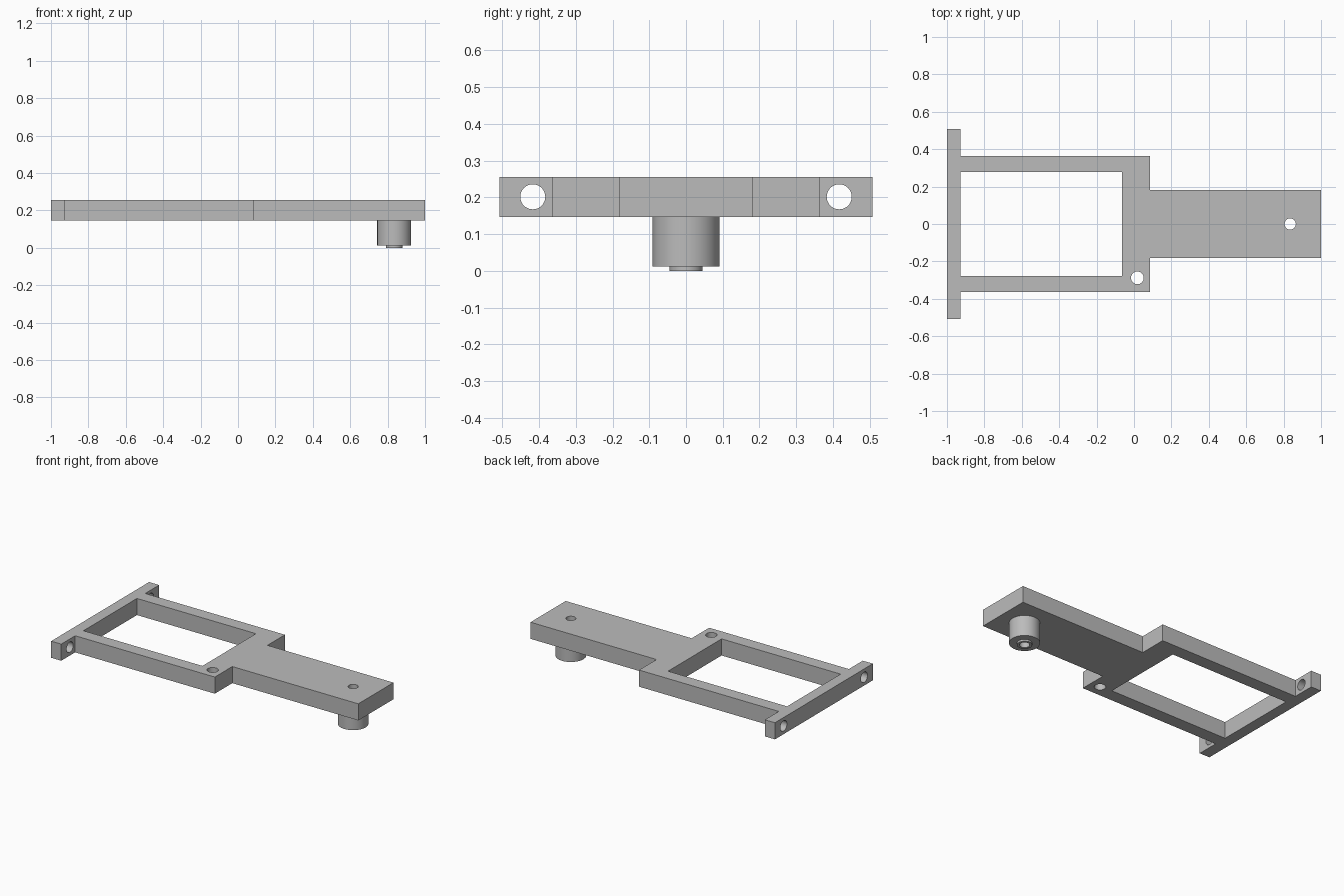
import bpy, bmesh, math
from mathutils import Matrix, Vector

default = bpy.data.objects.get("Cube")
if default:
    bpy.data.objects.remove(default, do_unlink=True)

BOTTOM, TOP = 0.147, 0.256
MID = (BOTTOM + TOP) / 2
BOSS_X, BORE_R = 0.835, 0.03

grey = bpy.data.materials.new("plain_grey")
grey.use_nodes = True
grey.diffuse_color = (0.5, 0.5, 0.5, 1)
grey.node_tree.nodes["Principled BSDF"].inputs["Base Color"].default_value = grey.diffuse_color


def make_object(name, bm):
    bmesh.ops.recalc_face_normals(bm, faces=bm.faces)
    mesh = bpy.data.meshes.new(name)
    bm.to_mesh(mesh)
    bm.free()
    mesh.materials.append(grey)
    obj = bpy.data.objects.new(name, mesh)
    bpy.context.collection.objects.link(obj)
    return obj


def prism(name, outline, z0, z1):
    bm = bmesh.new()
    face = bm.faces.new([bm.verts.new((x, y, z0)) for x, y in outline])
    new = bmesh.ops.extrude_face_region(bm, geom=[face])["geom"]
    bmesh.ops.translate(bm, vec=(0, 0, z1 - z0),
                        verts=[v for v in new if isinstance(v, bmesh.types.BMVert)])
    return make_object(name, bm)


def rod(name, centre, radius, length, axis="Z"):
    bm = bmesh.new()
    turn = Matrix.Rotation(math.pi / 2, 4, "Y") if axis == "X" else Matrix()
    bmesh.ops.create_cone(bm, cap_ends=True, segments=48, radius1=radius, radius2=radius,
                          depth=length, matrix=Matrix.Translation(centre) @ turn)
    return make_object(name, bm)


def cut(target, cutter):
    cutter.hide_render = True
    mod = target.modifiers.new("cut", "BOOLEAN")
    mod.operation, mod.solver, mod.object = "DIFFERENCE", "EXACT", cutter
    activate(target)
    bpy.ops.object.modifier_apply(modifier=mod.name)
    bpy.data.objects.remove(cutter, do_unlink=True)


def activate(obj):
    bpy.ops.object.select_all(action="DESELECT")
    obj.select_set(True)
    bpy.context.view_layer.objects.active = obj


# Plate: end flange, frame and arm, as a half outline mirrored across y
half = [(-1, 0.507), (-0.927, 0.507), (-0.927, 0.363),
        (0.086, 0.363), (0.086, 0.182), (1, 0.182)]
plate = prism("plate", half + [(x, -y) for x, y in reversed(half)], BOTTOM, TOP)

# Frame window
window = [(-0.927, -0.277), (-0.064, -0.277), (-0.064, 0.277), (-0.927, 0.277)]
cut(plate, prism("window_cutter", window, BOTTOM - 0.1, TOP + 0.1))

# Holes: flange ears, frame corner and arm bore
for side in (-1, 1):
    cut(plate, rod("ear_cutter", (-0.963, side * 0.417, MID), 0.034, 0.2, "X"))
cut(plate, rod("corner_cutter", (0.018, -0.288, MID), 0.034, 0.3))
cut(plate, rod("bore_cutter", (BOSS_X, 0, MID), BORE_R, 0.3))

# Hollow boss with a small lip, turned around the bore
bm = bmesh.new()
profile = [(BORE_R, BOTTOM), (BORE_R, 0), (0.045, 0), (0.045, 0.012),
           (0.091, 0.012), (0.091, BOTTOM)]
verts = [bm.verts.new((BOSS_X + r, 0, z)) for r, z in profile]
edges = [bm.edges.new(pair) for pair in zip(verts, verts[1:])]
bmesh.ops.spin(bm, geom=verts + edges, cent=(BOSS_X, 0, 0), axis=(0, 0, 1),
               angle=math.tau, steps=48, use_duplicate=False)
bmesh.ops.remove_doubles(bm, verts=bm.verts, dist=0.0001)
boss = make_object("boss", bm)

for obj in (plate, boss):
    activate(obj)
    bpy.ops.object.shade_smooth_by_angle(angle=math.radians(30))
